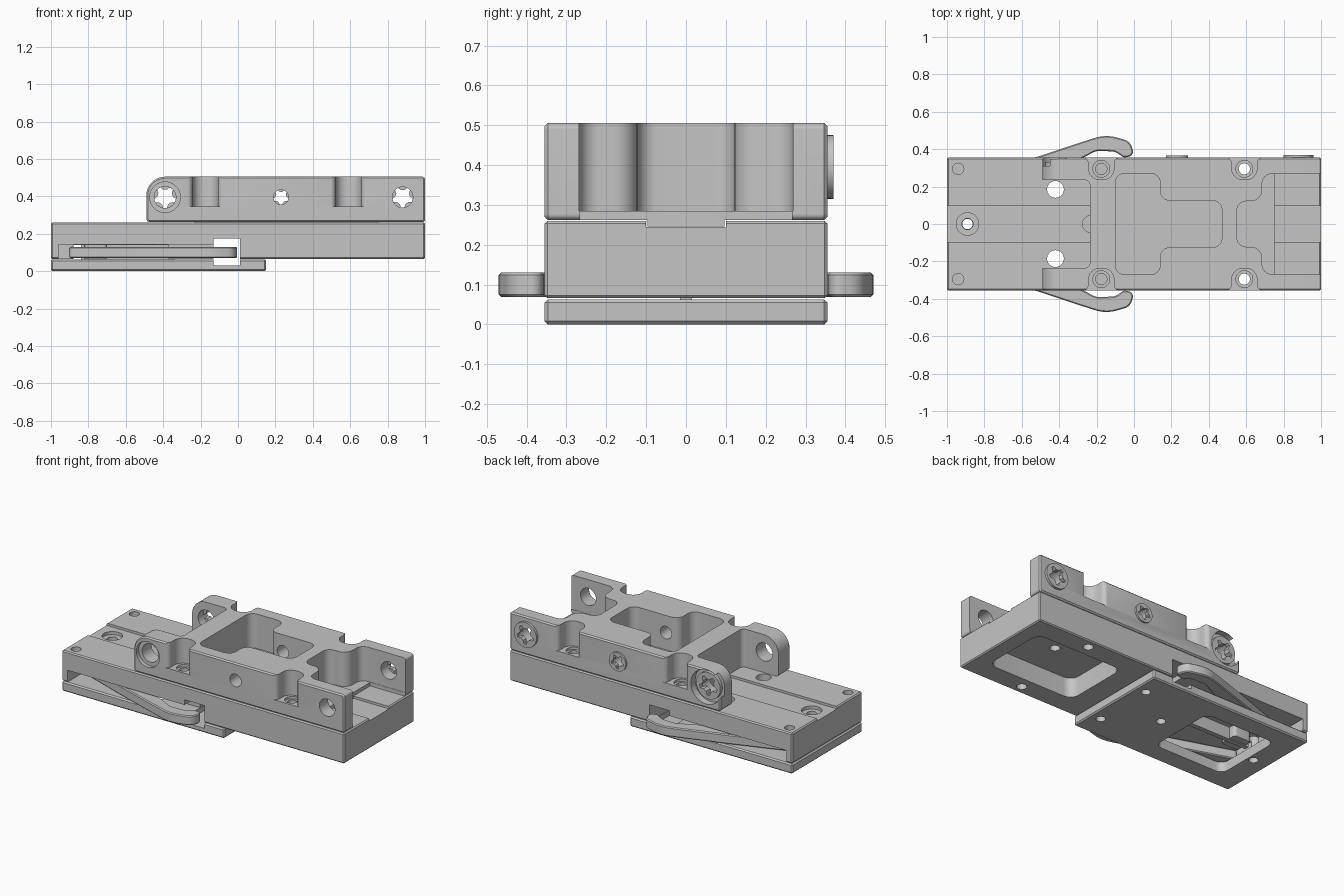
import bpy, bmesh, math
from mathutils import Vector

if "Cube" in bpy.data.objects:
    bpy.data.objects.remove(bpy.data.objects["Cube"])

metal = bpy.data.materials.new("machined grey")
metal.use_nodes = True
GREY = (0.56, 0.56, 0.56, 1)
metal.diffuse_color = GREY
metal.node_tree.nodes["Principled BSDF"].inputs["Base Color"].default_value = GREY


def rounded(points, n=8):
    """Polygon from (u, v, radius) corners, each filleted."""
    out = []
    for i, p in enumerate(points):
        c = Vector(p[:2])
        r = p[2] if len(p) > 2 else 0
        if r == 0:
            out.append(c)
            continue
        a = (Vector(points[i - 1][:2]) - c).normalized()
        b = (Vector(points[(i + 1) % len(points)][:2]) - c).normalized()
        half = a.angle(b) / 2
        centre = c + (a + b).normalized() * (r / math.sin(half))
        start = c + a * (r / math.tan(half)) - centre
        end = c + b * (r / math.tan(half)) - centre
        sweep = math.atan2(start.x * end.y - start.y * end.x, start.dot(end))
        for k in range(n + 1):
            t = sweep * k / n
            out.append(centre + Vector((start.x * math.cos(t) - start.y * math.sin(t),
                                        start.x * math.sin(t) + start.y * math.cos(t))))
    return out


def prism(name, outline, lo, hi, axis="z"):
    """Extrude an outline along z (outline is x,y) or along y (outline is x,z)."""
    def at(p, h):
        return (p[0], p[1], h) if axis == "z" else (p[0], h, p[1])
    bm = bmesh.new()
    low = [bm.verts.new(at(p, lo)) for p in outline]
    top = [bm.verts.new(at(p, hi)) for p in outline]
    bm.faces.new(low)
    bm.faces.new(top)
    for i in range(len(low)):
        j = (i + 1) % len(low)
        bm.faces.new((low[i], low[j], top[j], top[i]))
    bmesh.ops.recalc_face_normals(bm, faces=bm.faces)
    mesh = bpy.data.meshes.new(name)
    bm.to_mesh(mesh)
    bm.free()
    mesh.materials.append(metal)
    ob = bpy.data.objects.new(name, mesh)
    bpy.context.scene.collection.objects.link(ob)
    return ob


def rect(x0, x1, y0, y1, r=0):
    return rounded([(x0, y0, r), (x1, y0, r), (x1, y1, r), (x0, y1, r)])


def circle(x, y, r, n=32):
    return [(x + r * math.cos(2 * math.pi * i / n), y + r * math.sin(2 * math.pi * i / n))
            for i in range(n)]


def mirrored(half):
    """Close an outline symmetric about v = 0 from its upper half."""
    return rounded(half + [(p[0], -p[1], *p[2:]) for p in reversed(half)])


def cut(ob, outline, lo, hi, axis="z"):
    c = prism("cutter", outline, lo, hi, axis)
    c.hide_render = True
    m = ob.modifiers.new("cut", "BOOLEAN")
    m.operation, m.solver, m.object = "DIFFERENCE", "EXACT", c


def chamfer(ob, width):
    m = ob.modifiers.new("chamfer", "BEVEL")
    m.width, m.segments = width, 1
    m.limit_method, m.angle_limit = "ANGLE", math.radians(50)


def finish(ob):
    """Bake modifiers, drop cutters and smooth the round walls."""
    dg = bpy.context.evaluated_depsgraph_get()
    dg.update()
    mesh = bpy.data.meshes.new_from_object(ob.evaluated_get(dg))
    cutters = [m.object for m in ob.modifiers if m.type == "BOOLEAN"]
    ob.modifiers.clear()
    ob.data = mesh
    for c in cutters:
        bpy.data.objects.remove(c)
    bpy.ops.object.select_all(action="DESELECT")
    ob.select_set(True)
    bpy.context.view_layer.objects.active = ob
    bpy.ops.object.shade_smooth_by_angle(angle=math.radians(30))


W = 0.355  # half width of the body

# Base block with key groove, lever slots, cross channel and underside pocket
base = prism("base_block", rect(-1, 1, -W, W), 0.066, 0.26)
chamfer(base, 0.007)
cut(base, rect(-1.1, 1.1, -0.1, 0.1), 0.245, 0.3)
for s in (-1, 1):
    cut(base, rect(-0.96, -0.12, min(s * 0.2, s * 0.4), max(s * 0.2, s * 0.4)), 0.03, 0.142)
cut(base, rect(-0.9, -0.35, -0.21, 0.21, 0.05), 0.02, 0.14)
cut(base, rect(-0.13, 0.01, -0.5, 0.5), 0.01, 0.175)
cut(base, rect(0.28, 0.9, -0.22, 0.22, 0.06), 0.0, 0.19)
for s in (-1, 1):
    cut(base, circle(-0.94, s * 0.295, 0.03), 0.18, 0.3)
    cut(base, circle(-0.42, s * 0.185, 0.045), 0, 0.3)
    cut(base, circle(0.59, s * 0.295, 0.03), 0, 0.3)
cut(base, circle(-0.89, 0, 0.06), 0.225, 0.3)
cut(base, circle(-0.89, 0, 0.03), 0, 0.235)
cut(base, circle(-0.23, 0, 0.045), 0.23, 0.3)
cut(base, circle(0.59, 0, 0.03), 0.15, 0.3)
finish(base)

# Bottom plate with window and holes
plate = prism("bottom_plate", rect(-1, 0.15, -W, W), 0, 0.063)
chamfer(plate, 0.008)
cut(plate, rect(-0.85, -0.35, -0.23, 0.23, 0.05), -0.1, 0.2)
cut(plate, rect(-0.13, 0.01, -0.5, 0.5), 0.03, 0.2)
for x, y in ((-0.89, 0), (-0.2, 0), (0.08, 0.2), (0.08, -0.2)):
    cut(plate, circle(x, y, 0.028), -0.1, 0.2)
finish(plate)

# Thin rib and hub between the levers
finish(prism("lever_rib", rect(-0.84, -0.34, -0.015, 0.015), 0.062, 0.143))
finish(prism("lever_hub", rect(-0.82, -0.7, -0.06, 0.06, 0.02), 0.068, 0.143))

# Curved release levers on both sides
for name, s in (("back_lever", 1), ("front_lever", -1)):
    pts = [(-0.9, 0.225, 0.02), (-0.54, 0.352, 0.1), (-0.29, 0.435, 0.25), (-0.15, 0.479, 0.2),
           (-0.02, 0.442, 0.06), (0.002, 0.365, 0.028), (-0.055, 0.355, 0.025),
           (-0.1, 0.387, 0.06), (-0.2, 0.392, 0.08), (-0.3, 0.34, 0.1), (-0.9, 0.14, 0.02)]
    lever = prism(name, rounded([(x, s * y, r) for x, y, r in pts]), 0.069, 0.13)
    chamfer(lever, 0.006)
    finish(lever)

# Upper mount: side profile extruded across, then pockets and scallops
mount = prism("upper_mount", rounded([(-0.49, 0.262, 0.02), (-0.49, 0.505, 0.1),
                                      (1, 0.505, 0.015), (1, 0.262, 0.015)]), -W, W, "y")
chamfer(mount, 0.008)
cut(mount, mirrored([(-0.7, 0.235), (-0.235, 0.235, 0.03)]), 0.2, 0.6)
cut(mount, mirrored([(-0.1, 0.27, 0.05), (0.14, 0.27, 0.05), (0.14, 0.125, 0.05),
                     (0.47, 0.125, 0.05)]), 0.285, 0.6)
cut(mount, mirrored([(0.55, 0.122, 0.05), (0.685, 0.122, 0.06), (0.685, 0.268, 0.05),
                     (1.1, 0.268)]), 0.285, 0.6)
cut(mount, rect(0.75, 1.1, -0.266, 0.266), 0.2, 0.4)
for s in (-1, 1):
    for x in (-0.175, 0.59):
        cut(mount, rounded([(x - 0.12, s * 0.4), (x - 0.12, s * 0.356),
                            (x - 0.068, s * 0.356, 0.03), (x - 0.068, s * 0.237, 0.06),
                            (x + 0.068, s * 0.237, 0.06), (x + 0.068, s * 0.356, 0.03),
                            (x + 0.12, s * 0.356), (x + 0.12, s * 0.4)]), 0.345, 0.6)
# Vertical screw holes in the scallops
for s in (-1, 1):
    for x in (-0.175, 0.59):
        cut(mount, circle(x, s * 0.295, 0.045), 0.33, 0.4)
        cut(mount, circle(x, s * 0.295, 0.03), 0.2, 0.34)
# Cross holes and counterbores
Z = 0.395
for x, r in ((-0.39, 0.058), (0.23, 0.04), (0.88, 0.055)):
    cut(mount, circle(x, Z, r), -0.5, 0.5, "y")
cut(mount, circle(-0.39, Z, 0.082), -0.5, -0.33, "y")
cut(mount, circle(-0.39, Z, 0.108), 0.31, 0.5, "y")
finish(mount)

# Locating key under the mount
finish(prism("locating_key", rect(-0.235, 0.75, -0.097, 0.097), 0.246, 0.28))


# Slotted nuts on the back, open through the middle
def nut(name, x, r, y0, y1):
    ob = prism(name, circle(x, Z, r, 40), y0, y1, "y")
    star = []
    for i in range(5):
        for off, k in ((-0.38, 0.74), (-0.2, 0.5), (0.2, 0.5), (0.38, 0.74)):
            a = 2 * math.pi * (i + off) / 5 + math.pi / 2
            star.append((x + r * k * math.cos(a), Z + r * k * math.sin(a)))
    cut(ob, star, 0, 0.6, "y")
    finish(ob)


nut("ear_nut", -0.39, 0.085, 0.29, 0.332)
nut("middle_nut", 0.23, 0.06, 0.34, 0.366)
nut("end_nut", 0.88, 0.08, 0.34, 0.37)
